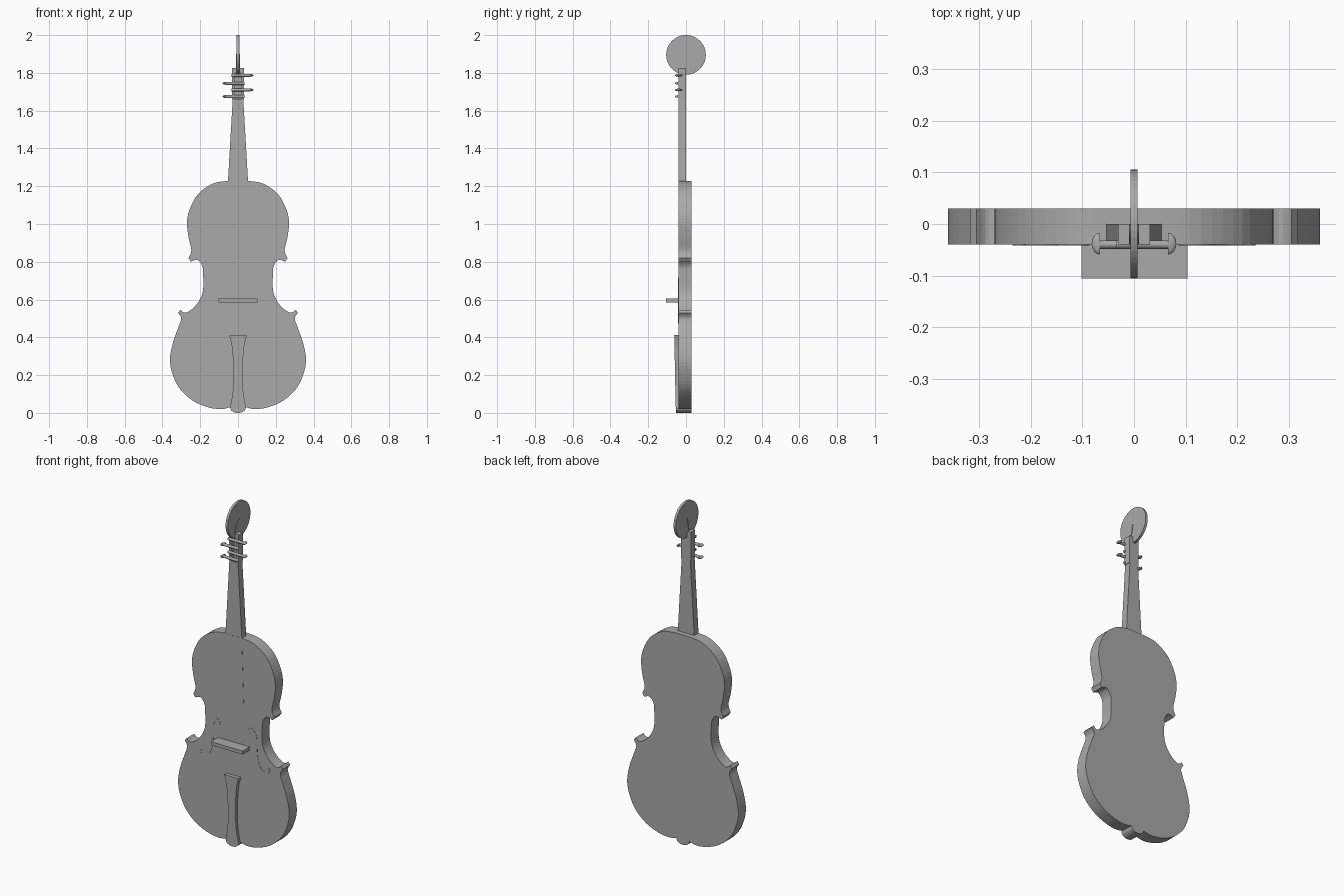
import bpy, bmesh, math
from mathutils import Vector

cube = bpy.data.objects.get("Cube")
if cube:
    bpy.data.objects.remove(cube)

grey = bpy.data.materials.new("plain_grey")
grey.use_nodes = True
COLOUR = (0.4, 0.4, 0.4, 1)
grey.diffuse_color = COLOUR
grey.node_tree.nodes["Principled BSDF"].inputs["Base Color"].default_value = COLOUR


def finish(bm, name):
    bmesh.ops.recalc_face_normals(bm, faces=bm.faces)
    mesh = bpy.data.meshes.new(name)
    bm.to_mesh(mesh)
    bm.free()
    mesh.materials.append(grey)
    obj = bpy.data.objects.new(name, mesh)
    bpy.context.collection.objects.link(obj)
    return obj


def prism(name, pts, lo, hi, axis="y"):
    """Extrude an outline: (x, z) along y, or (y, z) along x."""
    bm = bmesh.new()
    if axis == "y":
        verts = [bm.verts.new((a, lo, b)) for a, b in pts]
        move = (0, hi - lo, 0)
    else:
        verts = [bm.verts.new((lo, a, b)) for a, b in pts]
        move = (hi - lo, 0, 0)
    face = bm.faces.new(verts)
    out = bmesh.ops.extrude_face_region(bm, geom=[face])
    bmesh.ops.translate(bm, vec=move, verts=[v for v in out["geom"] if isinstance(v, bmesh.types.BMVert)])
    return finish(bm, name)


def box(name, x0, x1, y0, y1, z0, z1):
    return prism(name, [(x0, z0), (x1, z0), (x1, z1), (x0, z1)], y0, y1)


def spline(pts, steps=4):
    """Smooth curve through the points."""
    p = [Vector(q) for q in pts]
    p = [p[0]] + p + [p[-1]]
    res = []
    for a, b, c, d in zip(p, p[1:], p[2:], p[3:]):
        for i in range(steps):
            t = i / steps
            res.append(0.5 * (2 * b + (c - a) * t + (2 * a - 5 * b + 4 * c - d) * t * t
                              + (3 * b - a - 3 * c + d) * t ** 3))
    return res + [p[-1]]


def mirrored(half):
    return [(x, z) for x, z in half] + [(-x, z) for x, z in reversed(half)]


# Body: bouts and waist, separate curves meet at the sharp corners
upper = spline([(0.05, 1.228), (0.13, 1.215), (0.21, 1.16), (0.255, 1.08), (0.27, 1.01),
                (0.262, 0.93), (0.247, 0.86), (0.262, 0.82)])
waist = spline([(0.25, 0.80), (0.215, 0.81), (0.19, 0.78), (0.185, 0.74), (0.185, 0.65),
                (0.205, 0.595), (0.24, 0.553), (0.28, 0.53), (0.305, 0.546)])
lower = spline([(0.317, 0.53), (0.301, 0.50), (0.317, 0.45), (0.345, 0.37), (0.36, 0.285),
                (0.348, 0.21), (0.31, 0.13), (0.24, 0.065), (0.16, 0.03), (0.09, 0.02), (0.042, 0.03)])
prism("body", mirrored(upper + waist + lower), -0.04, 0.03)

# Rounded end button at the bottom
button = spline([(0.042, 0.03), (0.036, 0.014), (0.02, 0.003), (0.004, 0)])
prism("end_button", mirrored(button), -0.054, 0.03)

# Tailpiece
tail = spline([(0.046, 0.412), (0.034, 0.36), (0.027, 0.29), (0.024, 0.2), (0.028, 0.11), (0.042, 0.03)])
tailpiece = prism("tailpiece", mirrored(tail), -0.054, -0.04)
for v in tailpiece.data.vertices:
    if v.co.y < -0.05:
        v.co.y -= 0.02 * v.co.z

# Bridge
box("bridge", -0.102, 0.104, -0.105, -0.04, 0.585, 0.605)

# Neck with fingerboard running down over the body
prism("neck", mirrored([(0.028, 1.66), (0.053, 1.228)]), -0.04, 0)
prism("fingerboard", mirrored([(0.053, 1.228), (0.066, 0.85)]), -0.041, 0)

# Peg box: floor, cheeks and end block
box("peg_box_floor", -0.03, 0.03, -0.015, 0, 1.66, 1.825)
box("peg_box_end", -0.03, 0.03, -0.04, 0, 1.80, 1.825)
for side, name in ((1, "left"), (-1, "right")):
    a, b = sorted((side * 0.016, side * 0.031))
    box(name + "_peg_box_cheek", a, b, -0.04, 0, 1.66, 1.825)

# Tuning pegs, alternating sides, each with a flattened half-round head
for i, z in enumerate((1.787, 1.745, 1.71, 1.675)):
    side = 1 if i % 2 == 0 else -1
    bm = bmesh.new()
    shaft = bmesh.ops.create_cone(bm, cap_ends=True, segments=12, radius1=0.008, radius2=0.008, depth=0.102)
    for v in shaft["verts"]:
        x, y, h = v.co
        v.co = (side * (h + 0.016), y - 0.04, z + x)
    head = bmesh.ops.create_uvsphere(bm, u_segments=16, v_segments=8, radius=1)
    for v in head["verts"]:
        x, y, h = v.co
        v.co = (side * (0.066 + 0.016 * max(x, 0)), y * 0.021 - 0.038, z + h * 0.007)
    bmesh.ops.remove_doubles(bm, verts=bm.verts, dist=0.00001)
    finish(bm, "tuning_peg_%d" % (i + 1))


def circle(cx, cz, r, n):
    return [(cx + r * math.cos(k * math.tau / n), cz + r * math.sin(k * math.tau / n)) for k in range(n)]


# Scroll disc and the curved tip joining it to the neck
prism("scroll_disc", circle(0, 1.895, 0.105, 48), -0.007, 0.007, "x")
tip = spline([(-0.04, 1.82), (-0.035, 1.855), (-0.022, 1.885), (0, 1.9)])
prism("scroll_tip", [tuple(p) for p in tip] + [(-0.006, 1.87), (-0.014, 1.82)], -0.01, 0.01, "x")

# Sound holes: thin tapered ribbons with round ends
path = spline([(0.09, 0.688), (0.10, 0.707), (0.122, 0.705), (0.139, 0.675), (0.141, 0.617),
               (0.146, 0.56), (0.16, 0.51), (0.185, 0.484), (0.215, 0.482), (0.231, 0.50)])
edge_a, edge_b = [], []
for i, p in enumerate(path):
    d = (path[min(i + 1, len(path) - 1)] - path[max(i - 1, 0)]).normalized()
    w = 0.003 + 0.008 * math.sin(math.pi * i / (len(path) - 1))
    n = Vector((-d.y, d.x)) * w
    edge_a.append(p + n)
    edge_b.append(p - n)
ribbon = edge_a + edge_b[::-1]
for side, name in ((1, "left"), (-1, "right")):
    prism(name + "_sound_hole", [(side * x, z) for x, z in ribbon], -0.0415, -0.039)
    prism(name + "_sound_hole_top_dot", circle(side * 0.096, 0.69, 0.01, 16), -0.0412, -0.039)
    prism(name + "_sound_hole_low_dot", circle(side * 0.222, 0.502, 0.013, 16), -0.0412, -0.039)
